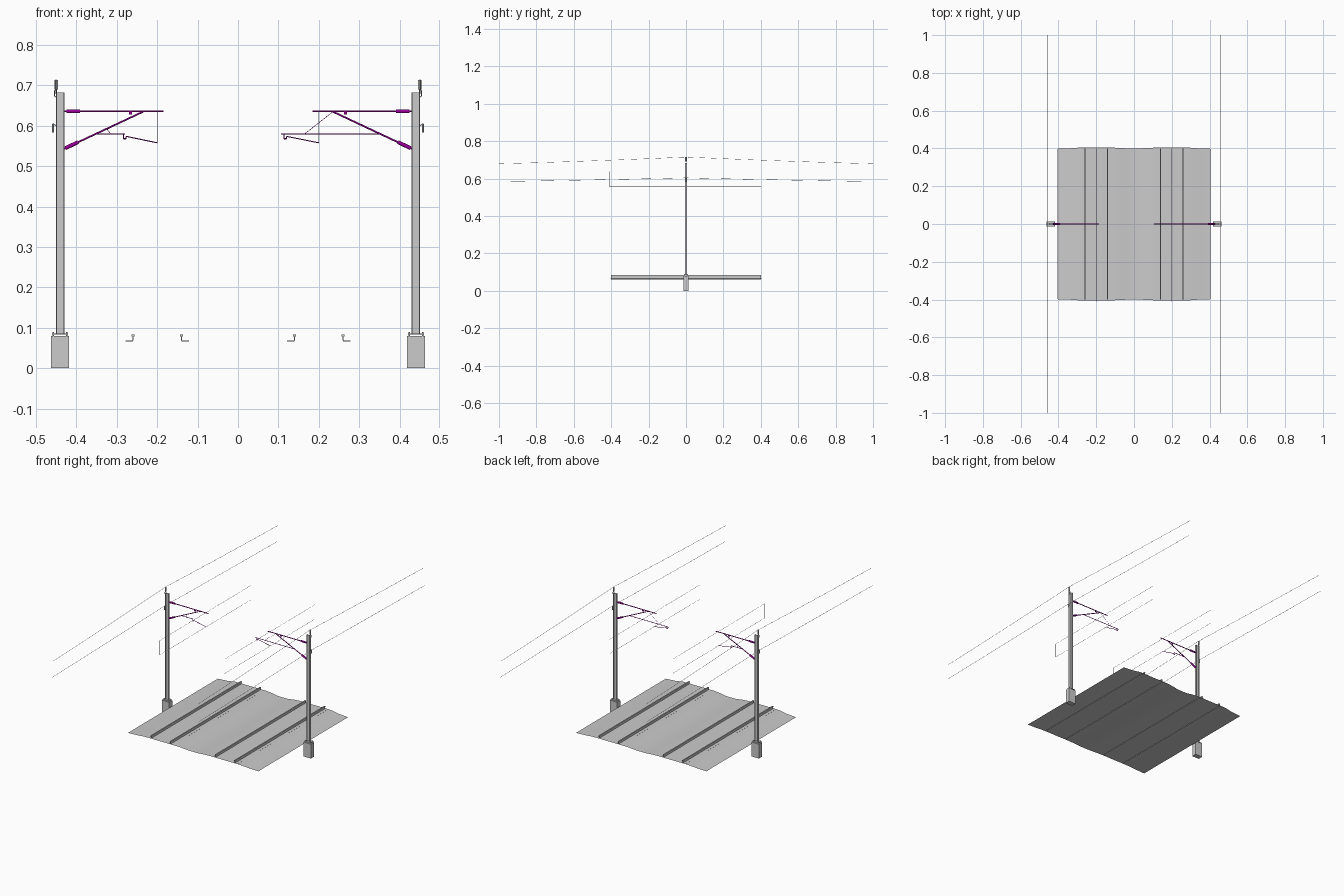
import bpy, bmesh, math
from mathutils import Vector

if "Cube" in bpy.data.objects:
    bpy.data.objects.remove(bpy.data.objects["Cube"])


def material(name, rgb):
    m = bpy.data.materials.new(name)
    m.diffuse_color = (*rgb, 1)
    m.use_nodes = True
    m.node_tree.nodes["Principled BSDF"].inputs["Base Color"].default_value = m.diffuse_color
    return m


GREY = material("light grey", (0.6, 0.6, 0.6))
PURPLE = material("purple", (0.33, 0.0, 0.33))


def add_object(name, mesh, mat):
    mesh.name = name
    mesh.materials.clear()
    mesh.materials.append(mat)
    ob = bpy.data.objects.new(name, mesh)
    bpy.context.collection.objects.link(ob)
    return ob


def tubes(name, paths, radius, mat, sides=8):
    """Join several round tubes, each following a list of points."""
    bm = bmesh.new()
    for path in paths:
        pts = [Vector(p) for p in path]
        rings = []
        for i, p in enumerate(pts):
            d = (pts[min(i + 1, len(pts) - 1)] - pts[max(i - 1, 0)]).normalized()
            u = d.cross(Vector((0, 1, 0)) if abs(d.y) < 0.9 else Vector((0, 0, 1))).normalized()
            v = d.cross(u)
            rings.append([bm.verts.new(p + radius * (u * math.cos(a) + v * math.sin(a)))
                          for a in (2 * math.pi * k / sides for k in range(sides))])
        for a, b in zip(rings, rings[1:]):
            for k in range(sides):
                bm.faces.new((a[k], a[(k + 1) % sides], b[(k + 1) % sides], b[k]))
        bm.faces.new(rings[0][::-1])
        bm.faces.new(rings[-1])
    bmesh.ops.recalc_face_normals(bm, faces=bm.faces)
    for f in bm.faces:
        f.smooth = len(f.verts) == 4
    mesh = bpy.data.meshes.new(name)
    bm.to_mesh(mesh)
    bm.free()
    return add_object(name, mesh, mat)


def boxes(name, limits, mat):
    """Join several boxes given as (x0, x1, y0, y1, z0, z1)."""
    bm = bmesh.new()
    for x0, x1, y0, y1, z0, z1 in limits:
        vs = bmesh.ops.create_cube(bm, size=1)["verts"]
        for v in vs:
            v.co = ((x0 + x1) / 2 + v.co.x * abs(x1 - x0),
                    (y0 + y1) / 2 + v.co.y * (y1 - y0),
                    (z0 + z1) / 2 + v.co.z * (z1 - z0))
    mesh = bpy.data.meshes.new(name)
    bm.to_mesh(mesh)
    bm.free()
    return add_object(name, mesh, mat)


# Ballast bed: a thin open sheet with a raised bed under each track
half = [(0, 0.061), (0.03, 0.0615), (0.07, 0.066), (0.10, 0.068), (0.14, 0.0685),
        (0.20, 0.068), (0.26, 0.0685), (0.30, 0.068), (0.345, 0.062), (0.405, 0.059)]
profile = [(-x, z) for x, z in half[:0:-1]] + half
bm = bmesh.new()
rows = []
for s in (-1, 1):
    rows.append([bm.verts.new((x, s * (0.404 - 0.6 * (0.0685 - z)), z)) for x, z in profile])
for i in range(len(profile) - 1):
    f = bm.faces.new((rows[0][i], rows[0][i + 1], rows[1][i + 1], rows[1][i]))
    f.smooth = True
mesh = bpy.data.meshes.new("ballast_bed")
bm.to_mesh(mesh)
bm.free()
add_object("ballast_bed", mesh, GREY)

# Rails: head, web and a foot plate reaching away from the track centre
rail_parts = []
for s in (-1, 1):
    for x, out in ((0.14, -1), (0.26, 1)):
        c = s * x
        rail_parts += [(c - 0.0035, c + 0.0035, -0.4, 0.4, 0.078, 0.083),
                       (c - 0.0015, c + 0.0015, -0.4, 0.4, 0.068, 0.078),
                       (c, c + s * out * 0.019, -0.4, 0.4, 0.0665, 0.0685)]
boxes("rails", rail_parts, GREY)


def sagging(x, z, drop):
    """Feeder wire hung at the mast and falling away both ways."""
    ys = [i / 8 for i in range(-8, 9)]
    return [(x, y, z - drop * (1.25 * abs(y) - 0.25 * y * y)) for y in ys]


for s, side in ((-1, "left"), (1, "right")):
    def P(x, z, y=0.0):
        return (s * x, y, z)

    # Concrete footing, foot plate and bolts
    boxes(side + "_footing", [(s * 0.418, s * 0.463, -0.014, 0.014, 0, 0.08)], GREY)
    boxes(side + "_foot_plate", [(s * 0.421, s * 0.46, -0.012, 0.012, 0.083, 0.0865)], GREY)
    tubes(side + "_bolts", [[P(x, 0.079, y), P(x, 0.090, y)]
                            for x in (0.424, 0.457) for y in (-0.009, 0.009)], 0.002, GREY, 6)

    # H-section mast
    boxes(side + "_mast", [(s * 0.429, s * 0.4315, -0.006, 0.006, 0.0865, 0.683),
                           (s * 0.4475, s * 0.450, -0.006, 0.006, 0.0865, 0.683),
                           (s * 0.4315, s * 0.4475, -0.0015, 0.0015, 0.0865, 0.683)], GREY)

    # Feeder wire brackets on the mast top and on its outer face
    tubes(side + "_top_insulator", [[P(0.4495, 0.690), P(0.4495, 0.714)]], 0.0042, GREY)
    tubes(side + "_top_bracket", [[P(0.4495, 0.692), P(0.4545, 0.686), P(0.4545, 0.674),
                                   P(0.449, 0.670)],
                                  [P(0.4495, 0.692), P(0.4495, 0.668)]], 0.001, GREY)
    tubes(side + "_side_bracket", [[P(0.449, 0.600), P(0.457, 0.604)]], 0.0012, GREY)
    tubes(side + "_side_insulator", [[P(0.4575, 0.584), P(0.4575, 0.606)]], 0.002, GREY)

    # Cantilever: top tube, diagonal, insulators
    tubes(side + "_cantilever", [[P(0.431, 0.636), P(0.185, 0.636)],
                                 [P(0.431, 0.543), P(0.235, 0.635)]], 0.0022, PURPLE, 12)
    tubes(side + "_cantilever_insulators", [[P(0.424, 0.636), P(0.391, 0.636)],
                                            [P(0.428, 0.5445), P(0.396, 0.5595)]],
          0.0048, PURPLE, 12)
    boxes(side + "_clamp", [(s * 0.262, s * 0.270, -0.003, 0.003, 0.628, 0.636)], PURPLE)

    # Registration arm: short on the left mast, long on the right mast
    end = 0.283 if s < 0 else 0.114
    direction = -1 if s < 0 else 1
    h = end + direction * 0.006
    tip = end - 0.003 if s < 0 else end - 0.007
    tubes(side + "_registration_arm", [[P(0.355, 0.580), P(tip, 0.580)]], 0.0015, PURPLE)
    tubes(side + "_steady_arm", [[P(end, 0.580), P(end, 0.568)], [P(end, 0.568), P(h, 0.568)],
                                 [P(h, 0.568), P(h, 0.574)], [P(h, 0.574), P(0.20, 0.558)]],
          0.0013, PURPLE)
    stay = [P(0.326, 0.594), P(0.315, 0.580)] if s < 0 else [P(0.235, 0.635), P(0.165, 0.580)]
    tubes(side + "_stay", [stay], 0.0006, PURPLE)

    # Carrier wire, contact wire and dropper
    tubes(side + "_track_wires", [[P(0.20, 0.637, -0.41), P(0.20, 0.637, 0.40)],
                                  [P(0.20, 0.5565, -0.41), P(0.20, 0.5565, 0.40)],
                                  [P(0.20, 0.637, -0.41), P(0.20, 0.557, -0.41)]],
          0.0006, GREY, 6)

    # Long feeder wires
    tubes(side + "_feeder_wires", [sagging(s * 0.4505, 0.715, 0.036),
                                   sagging(s * 0.4595, 0.604, 0.020)], 0.0007, GREY, 6)
